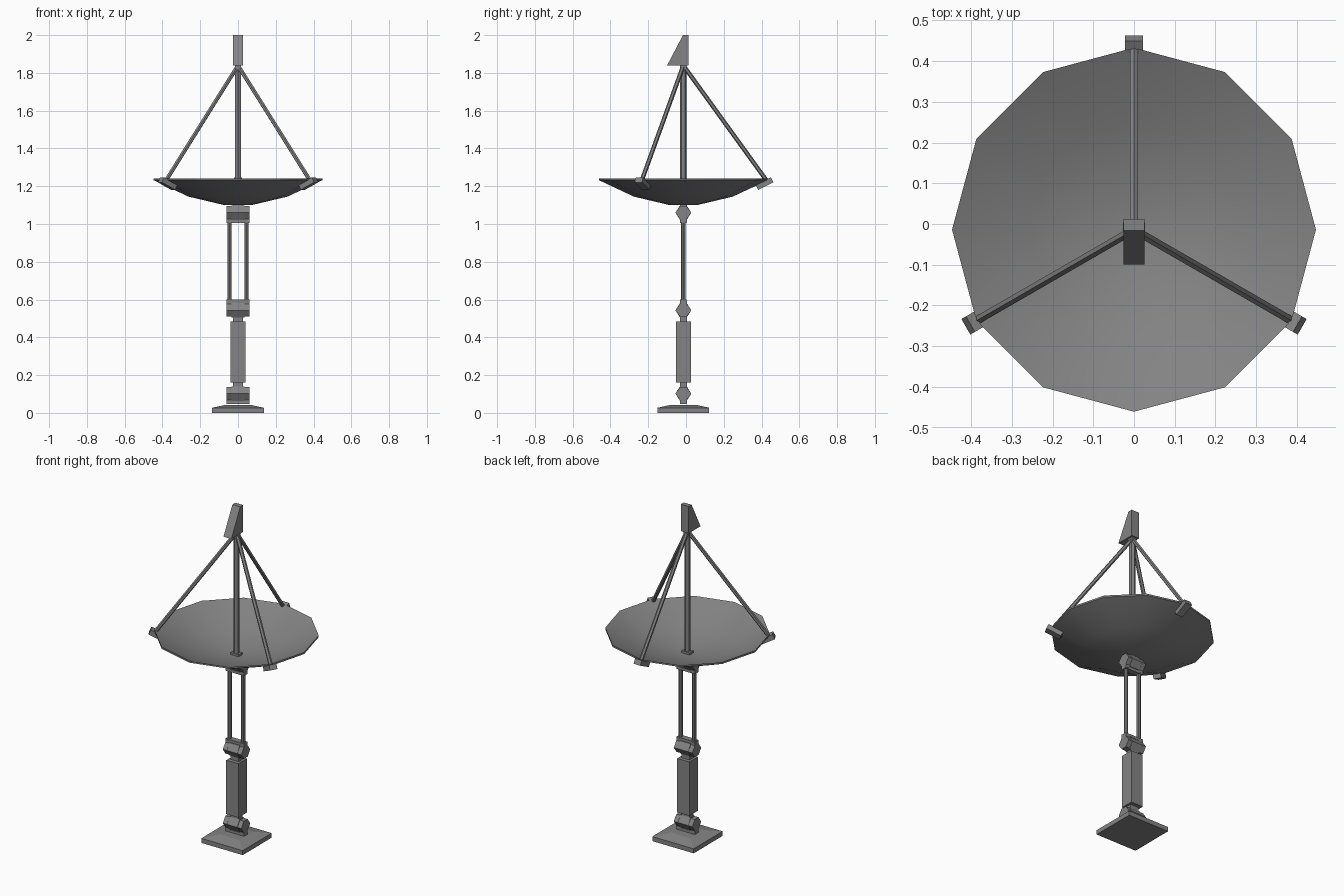
import bpy, bmesh, math
from mathutils import Vector, Matrix

if "Cube" in bpy.data.objects:
    bpy.data.objects.remove(bpy.data.objects["Cube"])

CY = -0.014  # y of the vertical axis
grey = bpy.data.materials.new("metal_grey")
grey.diffuse_color = (0.23, 0.23, 0.23, 1)
grey.use_nodes = True
grey.node_tree.nodes["Principled BSDF"].inputs["Base Color"].default_value = grey.diffuse_color


def finish(name, bm, smooth=None):
    bmesh.ops.recalc_face_normals(bm, faces=bm.faces)
    me = bpy.data.meshes.new(name)
    bm.to_mesh(me)
    bm.free()
    me.materials.append(grey)
    ob = bpy.data.objects.new(name, me)
    bpy.context.collection.objects.link(ob)
    if smooth:
        bpy.ops.object.select_all(action='DESELECT')
        ob.select_set(True)
        bpy.context.view_layer.objects.active = ob
        bpy.ops.object.shade_smooth_by_angle(angle=math.radians(smooth))
    return ob


def box(name, size, loc, rot=Matrix()):
    bm = bmesh.new()
    bmesh.ops.create_cube(bm, size=1, matrix=Matrix.Translation(loc) @ rot @ Matrix.Diagonal((*size, 1)))
    return finish(name, bm)


def extrude_x(name, profile, x0, x1):
    """Extrude a (y, z) profile from x0 to x1."""
    bm = bmesh.new()
    f = bm.faces.new([bm.verts.new((x0, y, z)) for y, z in profile])
    r = bmesh.ops.extrude_face_region(bm, geom=[f])
    bmesh.ops.translate(bm, vec=(x1 - x0, 0, 0),
                        verts=[v for v in r["geom"] if isinstance(v, bmesh.types.BMVert)])
    return finish(name, bm)


def rod(name, a, b, radius, sides=6):
    a, b = Vector(a), Vector(b)
    d = b - a
    rot = d.to_track_quat('Z', 'Y').to_matrix().to_4x4()
    bm = bmesh.new()
    bmesh.ops.create_cone(bm, cap_ends=True, segments=sides, radius1=radius, radius2=radius,
                          depth=d.length, matrix=Matrix.Translation((a + b) / 2) @ rot)
    return finish(name, bm)


def joint(name, z, up):
    """Hinge: hexagonal knuckle between two ears; the ears' yoke is above if up = 1, below if -1."""
    def hexagon(h):
        pts = [(0.042, 0), (0.018, h), (-0.018, h), (-0.042, 0), (-0.018, -h), (0.018, -h)]
        return [(CY + y, z + dz) for y, dz in pts]
    extrude_x(name + "_knuckle", hexagon(0.038), -0.034, 0.034)
    for s, side in ((-1, "left"), (1, "right")):
        extrude_x(f"{name}_ear_{side}", hexagon(0.034), s * 0.035, s * 0.061)
    box(name + "_yoke", (0.122, 0.034, 0.016), (0, CY, z + up * 0.048))
    for s, side in ((-1, "left"), (1, "right")):
        box(f"{name}_cheek_{side}", (0.026, 0.036, 0.022), (s * 0.048, CY, z + up * 0.04))
    box(name + "_neck", (0.054, 0.036, 0.03), (0, CY, z - up * 0.048))


# Base plate with sloped top
bm = bmesh.new()
rings = []
for half, z in ((0.137, 0), (0.137, 0.027), (0.065, 0.043)):
    rings.append([bm.verts.new((sx * half, CY + sy * half, z))
                  for sx, sy in ((-1, -1), (1, -1), (1, 1), (-1, 1))])
for lo, hi in zip(rings, rings[1:]):
    for i in range(4):
        bm.faces.new((lo[i], lo[(i + 1) % 4], hi[(i + 1) % 4], hi[i]))
bm.faces.new(rings[0])
bm.faces.new(rings[-1])
finish("base_plate", bm)

# Lower arm, twin upper rods and the three hinges
joint("base_joint", 0.102, -1)
box("lower_arm", (0.08, 0.08, 0.322), (0, CY, 0.322))
joint("middle_joint", 0.543, 1)
for s, side in ((-1, "left"), (1, "right")):
    rod(f"upper_rod_{side}", (s * 0.045, CY, 0.585), (s * 0.045, CY, 1.02), 0.0115, 8)
joint("dish_joint", 1.06, -1)

# Dish: closed thin shell, twelve sides
bm = bmesh.new()
N = 12
profile = [(0, 1.1), (0.072, 1.1), (0.262, 1.145), (0.447, 1.232),
           (0.447, 1.242), (0.262, 1.155), (0.072, 1.11), (0, 1.11)]
rings = []
for r, z in profile:
    if r == 0:
        rings.append([bm.verts.new((0, CY, z))] * N)
    else:
        rings.append([bm.verts.new((r * math.cos(math.tau * i / N), CY + r * math.sin(math.tau * i / N), z))
                      for i in range(N)])
for lo, hi in zip(rings, rings[1:]):
    for i in range(N):
        j = (i + 1) % N
        bm.faces.new(list(dict.fromkeys((lo[i], lo[j], hi[j], hi[i]))))
finish("dish", bm, smooth=30)

# Centre mast, three struts and their rim clips
rod("centre_mast", (0, CY, 1.105), (0, CY, 1.83), 0.017)
slope = Matrix.Rotation(-math.radians(26), 4, 'Y')
for n, deg in enumerate((90, 210, 330), 1):
    a = math.radians(deg)
    out = Vector((math.cos(a), math.sin(a), 0))
    axis = Vector((0, CY, 0))
    rod(f"strut_{n}", axis + out * 0.437 + Vector((0, 0, 1.235)),
        axis + out * 0.008 + Vector((0, 0, 1.828)), 0.0115)
    box(f"rim_clip_{n}", (0.09, 0.044, 0.03), axis + out * 0.43 + Vector((0, 0, 1.214)),
        Matrix.Rotation(a, 4, 'Z') @ slope)

# Feed head on a small mount
box("feed_mount", (0.03, 0.034, 0.026), (0, CY, 1.831))
extrude_x("feed_head", [(-0.1, 1.84), (0.012, 1.84), (0.012, 2.0), (-0.016, 2.0)], -0.026, 0.026)
